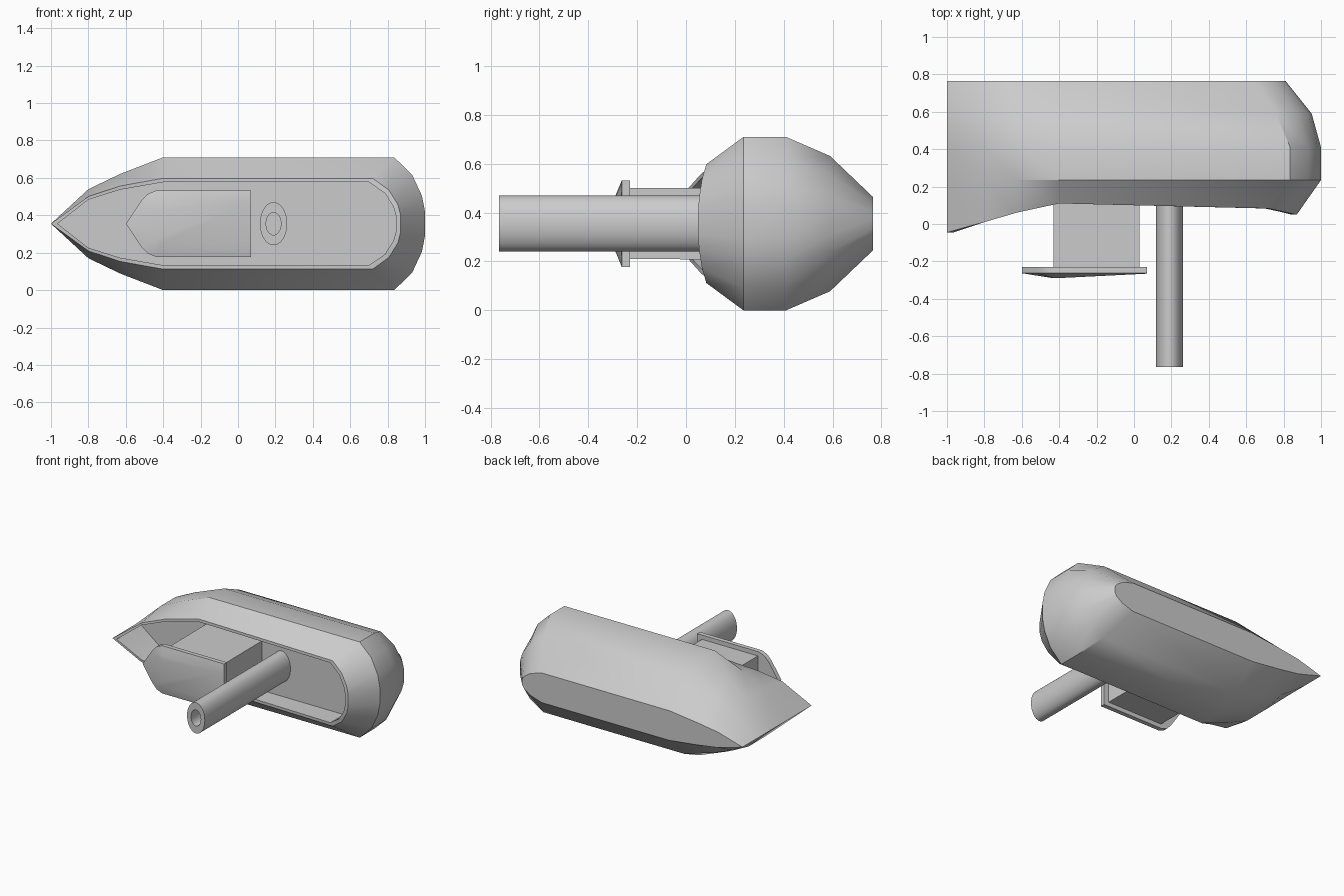
import bpy, bmesh, math

if "Cube" in bpy.data.objects:
    bpy.data.objects.remove(bpy.data.objects["Cube"])

ZC = 0.355  # height of the boat's centreline (the deck faces -y)


def finish(name, rings, cap_first=True, cap_last=True, angle=30):
    """Skin a list of closed rings of (x, y, z) points into one object."""
    bm = bmesh.new()
    loops = [[bm.verts.new(p) for p in r] for r in rings]
    n = len(loops[0])
    for a, b in zip(loops, loops[1:]):
        for i in range(n):
            j = (i + 1) % n
            bm.faces.new((a[i], a[j], b[j], b[i]))
    if cap_first:
        bm.faces.new(loops[0])
    if cap_last:
        bm.faces.new(loops[-1])
    bmesh.ops.recalc_face_normals(bm, faces=bm.faces)
    me = bpy.data.meshes.new(name)
    bm.to_mesh(me)
    bm.free()
    ob = bpy.data.objects.new(name, me)
    bpy.context.collection.objects.link(ob)
    bpy.ops.object.select_all(action='DESELECT')
    ob.select_set(True)
    bpy.context.view_layer.objects.active = ob
    bpy.ops.object.shade_smooth_by_angle(angle=math.radians(angle))
    return ob


STERN = [(0, 1), (0.58, 0.74), (0.9, 0.42), (1, 0.18)]  # (along, width) fractions
SHEER = [-0.045, 0.01, 0.06, 0.11, 0.083, 0.065, 0.053, 0.05]


def hull_ring(y, half, xs, xe, bow=(0.52, 0.75), tip=-1.0):
    """Boat-shaped outline; y is one level or a list of levels bow to stern."""
    side = [(tip, 0), (-0.80, bow[0] * half), (-0.63, bow[1] * half), (-0.4, half)]
    side += [(xs + t * (xe - xs), w * half) for t, w in STERN]
    ys = y if isinstance(y, list) else [y] * len(side)
    upper = [(x, yy, ZC + w) for (x, w), yy in zip(side, ys)]
    lower = [(x, yy, ZC - w) for (x, w), yy in zip(side, ys)][:0:-1]
    return upper + lower


# Hull: flat bottom, flared sides, gunwale rim and sunken deck
finish("hull", [
    hull_ring(0.765, 0.11, 0.65, 0.81),
    hull_ring(0.59, 0.277, 0.76, 0.95),
    hull_ring(0.41, 0.355, 0.835, 1.0),
    hull_ring(0.235, 0.355, 0.835, 1.0),
    hull_ring(SHEER, 0.243, 0.72, 0.87, (0.6, 0.83)),
    hull_ring(SHEER, 0.222, 0.70, 0.845, (0.58, 0.82), -0.965),
    hull_ring(0.24, 0.222, 0.70, 0.845, (0.58, 0.82), -0.965),
])


# Funnel: oval tube with a blind bore
def oval(y, rx, rz, n=32):
    return [(0.19 + rx * math.cos(2 * math.pi * i / n), y,
             ZC + rz * math.sin(2 * math.pi * i / n)) for i in range(n)]


finish("funnel", [oval(0.25, 0.073, 0.115), oval(-0.765, 0.073, 0.115),
                  oval(-0.765, 0.04, 0.06), oval(-0.6, 0.04, 0.06)])


# Cabin: plain box standing on the deck
def rect(y, x0, x1, h):
    return [(x0, y, ZC - h), (x1, y, ZC - h), (x1, y, ZC + h), (x0, y, ZC + h)]


finish("cabin", [rect(0.25, -0.43, 0.03, 0.147), rect(-0.235, -0.43, 0.03, 0.145)])

# Cabin roof: pointed plate with a slightly crowned top
half = [(-0.6, 0), (-0.52, 0.12), (-0.485, 0.158), (-0.44, 0.177), (0.07, 0.177)]
outline = half + [(x, -w) for x, w in half[:0:-1]]
crown = [(-0.43, 0), (-0.43, 0.075), (-0.43, 0.1), (-0.42, 0.112), (0.06, 0.112)]
crown += [(x, -w) for x, w in crown[:0:-1]]
finish("cabin_roof", [
    [(x, -0.23, ZC + w) for x, w in outline],
    [(x, -0.263, ZC + w) for x, w in outline],
    [(x, -0.29 if x < 0 else -0.266, ZC + w) for x, w in crown],
])
